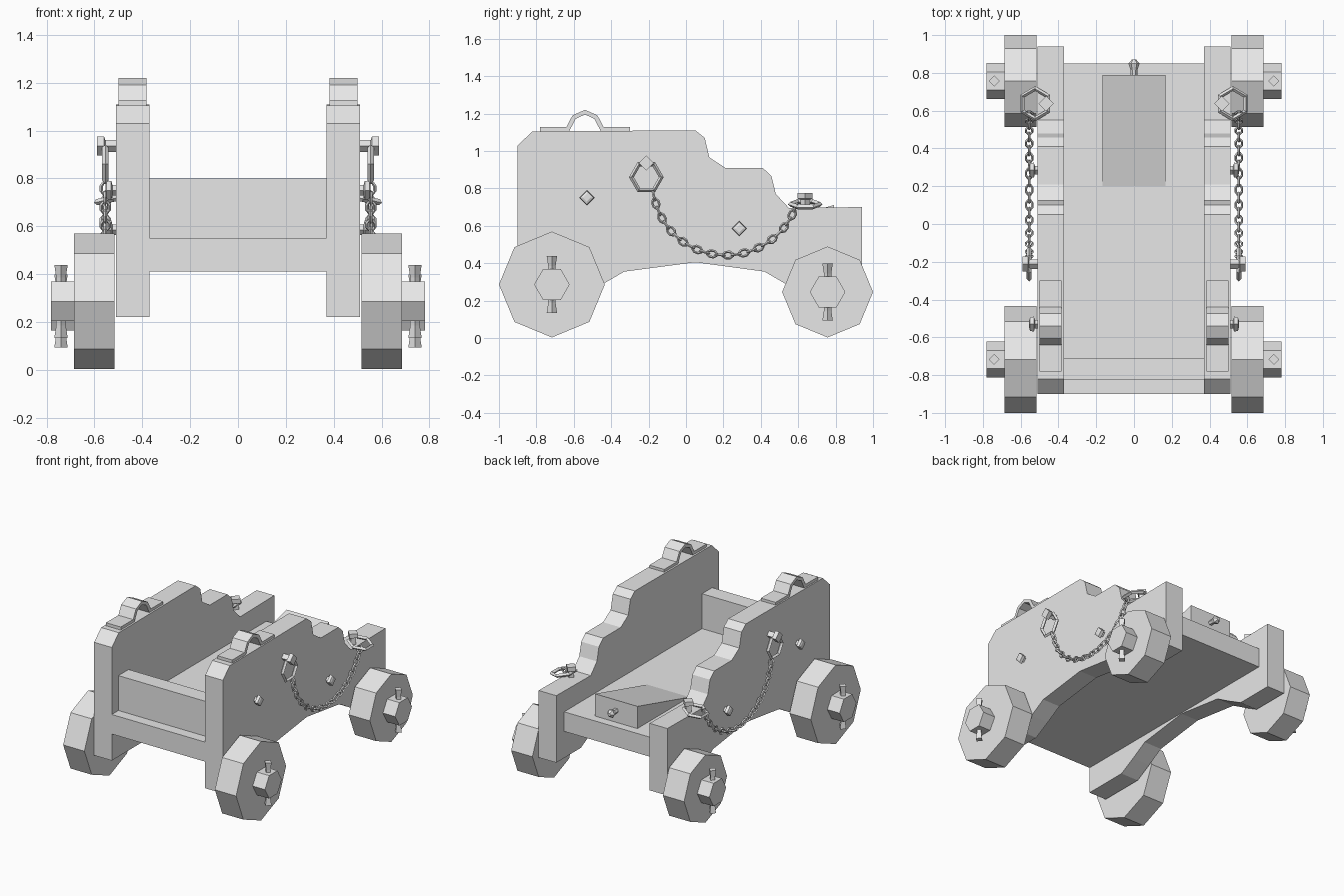
import bpy, bmesh
from math import cos, sin, pi, radians
from mathutils import Matrix, Vector, geometry

cube = bpy.data.objects.get("Cube")
if cube:
    bpy.data.objects.remove(cube)

grey = bpy.data.materials.new("plain_grey")
grey.use_nodes = True
grey.diffuse_color = (0.8, 0.8, 0.8, 1)
grey.node_tree.nodes["Principled BSDF"].inputs["Base Color"].default_value = (0.8, 0.8, 0.8, 1)

TO_X = Matrix.Rotation(pi / 2, 4, 'Y')  # turns local z into world x


def finish(name, bm, mirror=True):
    """Turn a bmesh into an object, mirrored to the other side if asked."""
    bmesh.ops.recalc_face_normals(bm, faces=bm.faces)
    mesh = bpy.data.meshes.new(name)
    bm.to_mesh(mesh)
    bm.free()
    mesh.materials.append(grey)
    ob = bpy.data.objects.new(name, mesh)
    bpy.context.collection.objects.link(ob)
    if mirror:
        ob.modifiers.new("Mirror", 'MIRROR').use_mirror_merge = False
    return ob


def prism(name, profile, x0, x1, mirror=True):
    """Extrude a (y, z) outline from x0 to x1."""
    bm = bmesh.new()
    face = bm.faces.new([bm.verts.new((x0, y, z)) for y, z in profile])
    out = bmesh.ops.extrude_face_region(bm, geom=[face])
    moved = [g for g in out["geom"] if isinstance(g, bmesh.types.BMVert)]
    bmesh.ops.translate(bm, verts=moved, vec=(x1 - x0, 0, 0))
    return finish(name, bm, mirror)


def add_lathe(bm, sides, steps, matrix, phase=0):
    """Stack polygon rings of (radius, height) along local z and cap them."""
    rings = []
    for r, h in steps:
        angles = [phase + 2 * pi * i / sides for i in range(sides)]
        rings.append([bm.verts.new(matrix @ Vector((r * cos(a), r * sin(a), h))) for a in angles])
    for low, high in zip(rings, rings[1:]):
        for i in range(sides):
            j = (i + 1) % sides
            bm.faces.new((low[i], low[j], high[j], high[i]))
    bm.faces.new(rings[0][::-1])
    bm.faces.new(rings[-1])


def lathe(name, sides, steps, matrix, phase=0, mirror=True):
    bm = bmesh.new()
    add_lathe(bm, sides, steps, matrix, phase)
    return finish(name, bm, mirror)


def add_ring(bm, sides, rx, ry, tube, matrix, phase=0):
    """Closed polygonal ring in local xy with a four-sided tube."""
    loops = []
    for i in range(sides):
        a = phase + 2 * pi * i / sides
        loop = []
        for k in range(4):
            b = pi / 2 * k
            d = tube * cos(b)
            p = Vector(((rx + d) * cos(a), (ry + d) * sin(a), tube * sin(b)))
            loop.append(bm.verts.new(matrix @ p))
        loops.append(loop)
    for i in range(sides):
        p, q = loops[i], loops[(i + 1) % sides]
        for k in range(4):
            m = (k + 1) % 4
            bm.faces.new((p[k], q[k], q[m], p[m]))


def ring(name, sides, radius, tube, matrix, phase=0):
    bm = bmesh.new()
    add_ring(bm, sides, radius, radius, tube, matrix, phase)
    return finish(name, bm)


def box(y0, y1, z0, z1):
    return [(y0, z0), (y1, z0), (y1, z1), (y0, z1)]


# Stepped side cheeks with an arched underside
prism("side_cheek", [
    (-0.9, 0.22), (-0.9, 1.03), (-0.82, 1.105), (0.05, 1.11), (0.1, 1.07),
    (0.125, 0.965), (0.21, 0.91), (0.41, 0.91), (0.457, 0.865), (0.48, 0.77),
    (0.55, 0.695), (0.94, 0.7), (0.94, 0.22), (0.66, 0.22), (0.54, 0.285),
    (0.42, 0.355), (0.05, 0.405), (-0.33, 0.355), (-0.45, 0.285), (-0.57, 0.22)],
    0.37, 0.51)

# Floor, front crossbeam and wedge between the cheeks
prism("floor", box(-0.9, 0.85, 0.41, 0.55), -0.37, 0.37, False)
prism("front_crossbeam", box(-0.825, -0.71, 0.55, 0.8), -0.37, 0.37, False)
prism("wedge", [(0.2, 0.551), (0.79, 0.551), (0.79, 0.71)], -0.168, 0.168, False)
lathe("wedge_handle", 6, [(0.018, 0), (0.018, 0.03), (0.03, 0.065), (0.012, 0.085)],
      Matrix.Translation((0, 0.785, 0.635)) @ Matrix.Rotation(-pi / 2, 4, 'X'), mirror=False)

# Arched straps on top of the cheeks
prism("top_strap", [
    (-0.78, 1.105), (-0.78, 1.127), (-0.64, 1.127), (-0.607, 1.19), (-0.54, 1.22),
    (-0.473, 1.19), (-0.44, 1.127), (-0.3, 1.127), (-0.3, 1.105), (-0.455, 1.105),
    (-0.49, 1.172), (-0.54, 1.195), (-0.59, 1.172), (-0.625, 1.105)], 0.383, 0.5)

# Wheels, hubs and linchpins
for label, y, radius in (("front", -0.717, 0.283), ("back", 0.757, 0.243)):
    at = Matrix.Translation((0, y, radius + 0.003))
    lathe(label + "_wheel", 8, [(radius, 0.517), (radius, 0.685)], at @ TO_X)
    lathe(label + "_hub", 6, [(0.095, 0.68), (0.095, 0.782)], at @ TO_X, pi / 2)
    lathe(label + "_linchpin", 4,
          [(0.028, -0.153), (0.02, -0.1), (0.02, 0.1), (0.028, 0.153)],
          at @ Matrix.Translation((0.74, 0, 0)))

# Small bolts through the cheeks
BOLT = [(0.022, -0.01), (0.022, 0.015), (0.04, 0.02), (0.036, 0.04), (0.02, 0.045)]
for label, y, z in (("front", -0.53, 0.75), ("back", 0.285, 0.585)):
    lathe(label + "_bolt", 4, BOLT, Matrix.Translation((0.51, y, z)) @ TO_X)

# Eye bolts and their six-sided rings
EYE = [(0.025, -0.01), (0.025, 0.045), (0.04, 0.05), (0.04, 0.08)]
lathe("side_eye_bolt", 4, EYE, Matrix.Translation((0.51, -0.212, 0.935)) @ TO_X)
lathe("top_eye_bolt", 4, EYE, Matrix.Translation((0.465, 0.637, 0.695)))
ring("side_ring", 6, 0.08, 0.013, Matrix.Translation((0.555, -0.212, 0.86)) @ TO_X, pi / 2)
ring("top_ring", 6, 0.08, 0.013,
     Matrix.Translation((0.523, 0.637, 0.715)) @ Matrix.Rotation(radians(12), 4, 'Y'), pi / 2)

# Hanging chain: links spaced evenly along a sagging curve
path = geometry.interpolate_bezier(
    Vector((0.555, -0.175, 0.775)), Vector((0.555, -0.1, 0.36)),
    Vector((0.555, 0.45, 0.33)), Vector((0.555, 0.59, 0.71)), 300)
lengths = [0]
for a, b in zip(path, path[1:]):
    lengths.append(lengths[-1] + (b - a).length)
LINKS = 25
bm = bmesh.new()
for n in range(LINKS):
    goal = lengths[-1] * (n + 0.3) / (LINKS - 0.4)
    i = min(sum(s < goal for s in lengths), len(path) - 2)
    turn = (path[i + 1] - path[i - 1]).to_track_quat('X', 'Z').to_matrix().to_4x4()
    roll = Matrix.Rotation(pi / 2 * (n % 2), 4, 'X')
    add_ring(bm, 8, 0.027, 0.018, 0.007, Matrix.Translation(path[i]) @ turn @ roll, pi / 8)
finish("chain", bm)
